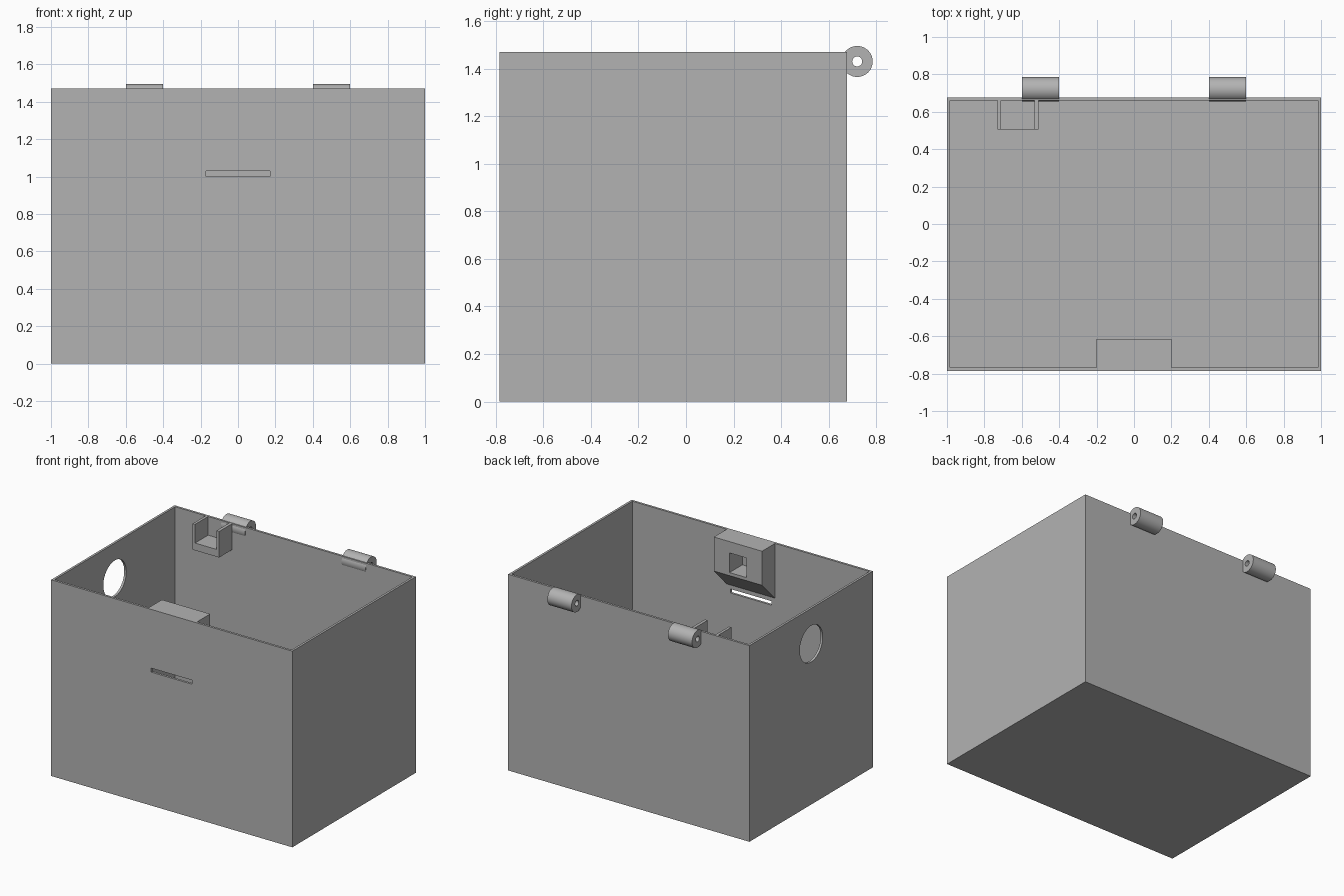
import bpy, bmesh
from math import cos, sin, tau

cube = bpy.data.objects.get("Cube")
if cube:
    bpy.data.objects.remove(cube, do_unlink=True)

grey = bpy.data.materials.new("plain grey")
grey.use_nodes = True
grey.diffuse_color = (0.45, 0.45, 0.45, 1)
grey.node_tree.nodes["Principled BSDF"].inputs["Base Color"].default_value = (0.45, 0.45, 0.45, 1)

# Overall dimensions
LEFT, FRONT, BACK, TOP, WALL = 1.0, -0.785, 0.677, 1.47, 0.017
INNER_FRONT, INNER_BACK = FRONT + WALL, BACK - WALL


def prism(name, profile, axis, start, end):
    """Extrude a profile: (y, z) pairs along x, or (x, z) pairs along y."""
    place = (lambda p, d: (d, *p)) if axis == "x" else (lambda p, d: (p[0], d, p[1]))
    bm = bmesh.new()
    face = bm.faces.new([bm.verts.new(place(p, start)) for p in profile])
    out = bmesh.ops.extrude_face_region(bm, geom=[face])
    shift = (end - start, 0, 0) if axis == "x" else (0, end - start, 0)
    moved = [v for v in out["geom"] if isinstance(v, bmesh.types.BMVert)]
    bmesh.ops.translate(bm, verts=moved, vec=shift)
    bmesh.ops.recalc_face_normals(bm, faces=bm.faces)
    mesh = bpy.data.meshes.new(name)
    bm.to_mesh(mesh)
    bm.free()
    mesh.materials.append(grey)
    obj = bpy.data.objects.new(name, mesh)
    bpy.context.collection.objects.link(obj)
    return obj


def rect(a0, a1, z0, z1):
    return [(a0, z0), (a1, z0), (a1, z1), (a0, z1)]


def circle(a, z, r, n=64):
    return [(a + r * cos(tau * i / n), z + r * sin(tau * i / n)) for i in range(n)]


def cut(obj, cutter):
    """Subtract the cutter and discard it."""
    mod = obj.modifiers.new("cut", "BOOLEAN")
    mod.operation, mod.solver, mod.object = "DIFFERENCE", "EXACT", cutter
    graph = bpy.context.evaluated_depsgraph_get()
    mesh = bpy.data.meshes.new_from_object(obj.evaluated_get(graph))
    obj.modifiers.clear()
    obj.data = mesh
    bpy.data.objects.remove(cutter, do_unlink=True)


def smooth(obj):
    bpy.ops.object.select_all(action="DESELECT")
    obj.select_set(True)
    bpy.context.view_layer.objects.active = obj
    bpy.ops.object.shade_smooth_by_angle(angle=0.6)


# Open box with a round hole in the right wall and a slot in the front wall
box = prism("open_box", rect(FRONT, BACK, 0, TOP), "x", -LEFT, LEFT)
cut(box, prism("cavity", rect(INNER_FRONT, INNER_BACK, WALL, TOP + 1), "x", WALL - LEFT, LEFT - WALL))
cut(box, prism("round_hole", circle(-0.055, 1.205, 0.136), "x", -1.1, -0.9))
cut(box, prism("slot", rect(-0.17, 0.17, 1.0, 1.03), "y", FRONT - 0.1, FRONT + 0.1))
smooth(box)

# Latch block inside the front wall, sloped underneath, with a square pocket
block_back = -0.615
latch = prism("latch_block", [(INNER_FRONT, TOP), (block_back, TOP), (block_back, 1.215),
                              (INNER_FRONT, 1.06)], "x", -0.2, 0.2)
cut(latch, prism("pocket", rect(-0.07, 0.07, 1.238, 1.385), "y", INNER_FRONT - 0.1, block_back + 0.1))

# U-shaped bracket inside the back wall
prism("bracket", [(-0.73, 1.275), (-0.51, 1.275), (-0.51, TOP), (-0.533, TOP),
                  (-0.533, 1.33), (-0.71, 1.33), (-0.71, TOP), (-0.73, TOP)], "y", 0.505, INNER_BACK)

# Pair of hinge barrels with pin holes on the back edge
for side, x in (("right", -0.5), ("left", 0.5)):
    hinge = prism(side + "_hinge_barrel", circle(0.72, 1.43, 0.065), "x", x - 0.1, x + 0.1)
    cut(hinge, prism("pin_hole", circle(0.72, 1.43, 0.021, 32), "x", x - 0.2, x + 0.2))
    smooth(hinge)
